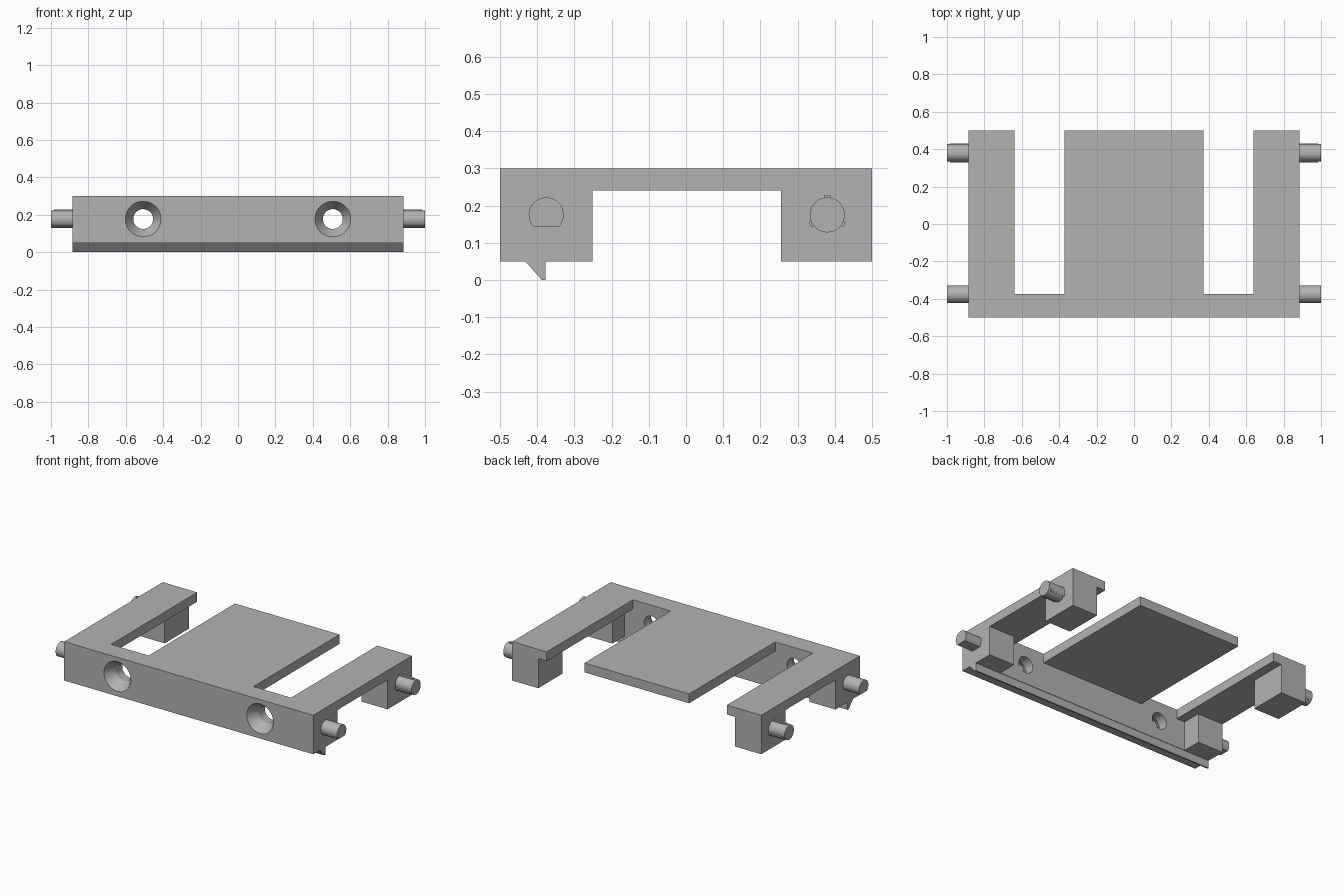
import bpy, bmesh
from math import sin, cos, pi, asin, radians

old = bpy.data.objects.get("Cube")
if old:
    bpy.data.objects.remove(old, do_unlink=True)

grey = bpy.data.materials.new("plain grey")
grey.use_nodes = True
COLOUR = (0.45, 0.45, 0.45, 1)
grey.diffuse_color = COLOUR
grey.node_tree.nodes["Principled BSDF"].inputs["Base Color"].default_value = COLOUR

HALF = 0.885      # half width of the frame
AXIS_Z = 0.175    # height of the pin axes


def make_object(name, bm):
    bmesh.ops.recalc_face_normals(bm, faces=bm.faces)
    mesh = bpy.data.meshes.new(name)
    bm.to_mesh(mesh)
    bm.free()
    mesh.materials.append(grey)
    ob = bpy.data.objects.new(name, mesh)
    bpy.context.collection.objects.link(ob)
    return ob


def add_prism(bm, profile, a, b, axis):
    """Sweep a 2D profile from a to b: axis x takes (y, z), axis z takes (x, y)."""
    def place(p, t):
        return (t, *p) if axis == "x" else (*p, t)
    low, high = ([bm.verts.new(place(p, t)) for p in profile] for t in (a, b))
    n = len(profile)
    bm.faces.new(low)
    bm.faces.new(high)
    for i in range(n):
        j = (i + 1) % n
        bm.faces.new((low[i], low[j], high[j], high[i]))


def prism(name, profile, a, b, axis):
    bm = bmesh.new()
    add_prism(bm, profile, a, b, axis)
    return make_object(name, bm)


def activate(ob):
    bpy.ops.object.select_all(action="DESELECT")
    ob.select_set(True)
    bpy.context.view_layer.objects.active = ob


def boolean(target, tool, operation):
    activate(target)
    mod = target.modifiers.new(operation, "BOOLEAN")
    mod.operation = operation
    mod.solver = "EXACT"
    mod.object = tool
    bpy.ops.object.modifier_apply(modifier=mod.name)
    bpy.data.objects.remove(tool, do_unlink=True)


def smooth(ob):
    activate(ob)
    bpy.ops.object.shade_smooth_by_angle(angle=radians(30))


def rect(x0, x1, y0, y1):
    return [(x0, y0), (x1, y0), (x1, y1), (x0, y1)]


# Top plate with two slots open to the back
half_plate = [(HALF, -0.5), (HALF, 0.5), (0.64, 0.5), (0.64, -0.375),
              (0.372, -0.375), (0.372, 0.5)]
outline = half_plate + [(-x, y) for x, y in reversed(half_plate)]
frame = prism("frame", outline, 0.24, 0.30, "z")

# Front wall with the hooked lip below it
wall_profile = [(-0.5, 0.3), (-0.5, 0.05), (-0.432, 0.05), (-0.388, 0),
                (-0.378, 0), (-0.378, 0.05), (-0.375, 0.05), (-0.375, 0.3)]
boolean(frame, prism("front_wall", wall_profile, -HALF, HALF, "x"), "UNION")

# Corner blocks that carry the pins
for side in (-1, 1):
    x0, x1 = sorted((side * 0.70, side * HALF))
    for y0, y1 in ((-0.5, -0.252), (0.255, 0.5)):
        block = prism("corner_block", rect(x0, x1, y0, y1), 0.05, 0.30, "z")
        boolean(frame, block, "UNION")

# Countersunk screw holes, each cutter a stack of rings along y
for side in (-1, 1):
    bm = bmesh.new()
    rings = []
    for y, r in ((-0.52, 0.095), (-0.5, 0.095), (-0.435, 0.053), (-0.3, 0.053)):
        rings.append([bm.verts.new((side * 0.507 + r * cos(2 * pi * i / 48), y,
                                    0.177 + r * sin(2 * pi * i / 48)))
                      for i in range(48)])
    bm.faces.new(rings[0])
    bm.faces.new(rings[-1])
    for lower, upper in zip(rings, rings[1:]):
        for i in range(48):
            j = (i + 1) % 48
            bm.faces.new((lower[i], lower[j], upper[j], upper[i]))
    boolean(frame, make_object("screw_hole_cutter", bm), "DIFFERENCE")
smooth(frame)


def arc(y, r, start, end, n):
    return [(y + r * cos(start + (end - start) * i / n),
             AXIS_Z + r * sin(start + (end - start) * i / n)) for i in range(n + 1)]


def mirrored(ob):
    smooth(ob)
    ob.modifiers.new("both sides", "MIRROR")


# Front pins with a flat underside
R = 0.047
flat = asin(0.033 / R)
mirrored(prism("front_pins", arc(-0.376, R, -flat, pi + flat, 36), HALF, 1, "x"))

# Round back pins
mirrored(prism("back_pins", arc(0.38, R, 0, 2 * pi, 48)[:-1], HALF, 1, "x"))

# Three slim grip ribs around each back pin
bm = bmesh.new()
for k in range(3):
    a = pi / 2 + k * 2 * pi / 3
    profile = [(0.38 + r * cos(a) - t * sin(a), AXIS_Z + r * sin(a) + t * cos(a))
               for r, t in ((0.044, -0.008), (0.053, -0.008), (0.053, 0.008), (0.044, 0.008))]
    add_prism(bm, profile, HALF, 0.985, "x")
mirrored(make_object("back_pin_ribs", bm))
